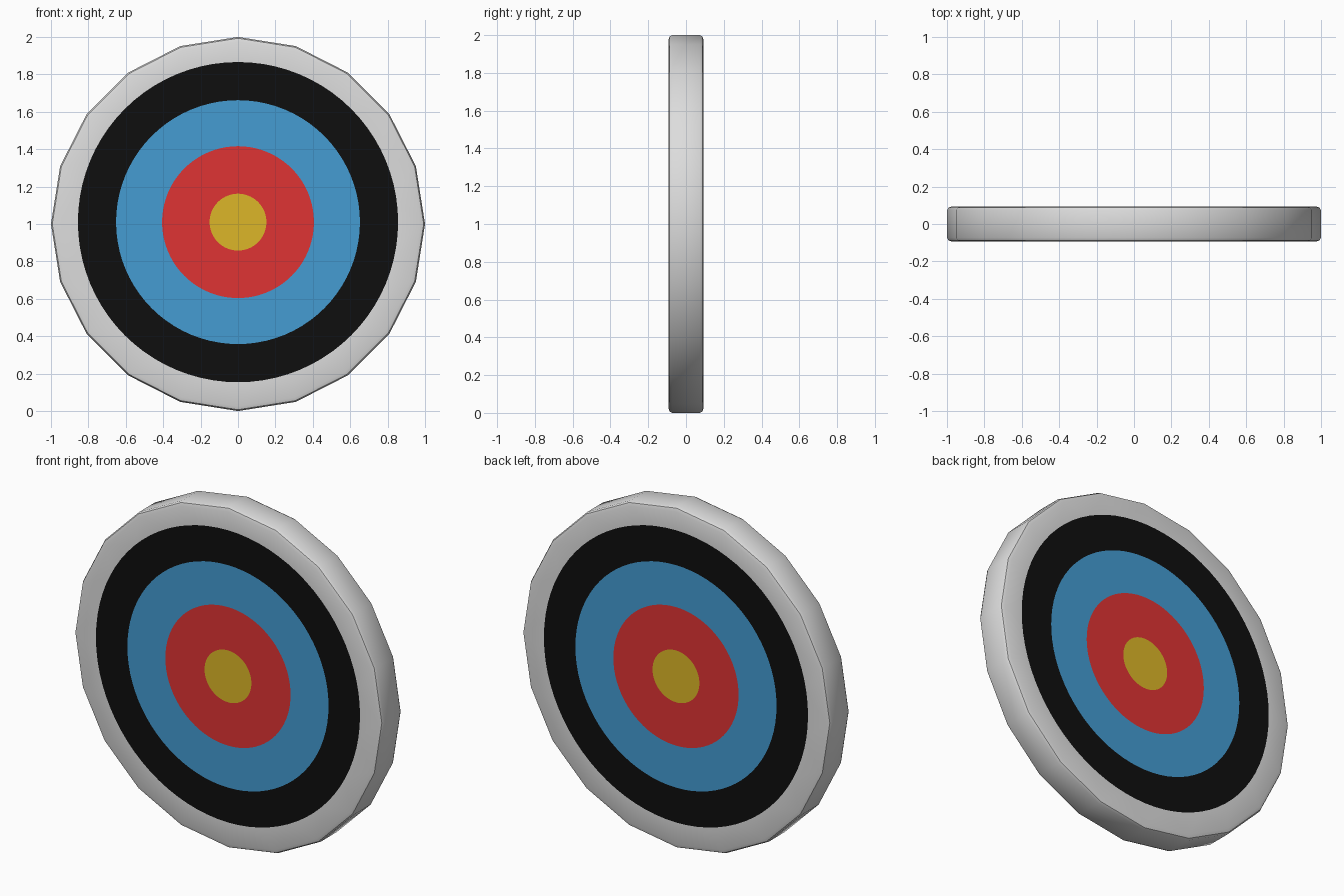
import bpy, bmesh, math

if "Cube" in bpy.data.objects:
    bpy.data.objects.remove(bpy.data.objects["Cube"])

SIDES, FINE = 20, 80          # rim is a 20-gon, painted circles are finer
STEP = FINE // SIDES
CZ, PAINT_Z = 1.0, 1.01       # board centre and (slightly raised) ring centre
HALF = 0.093

# One flat material per colour
COLOURS = [
    ("light_grey", (0.72, 0.72, 0.72, 1)),
    ("black", (0.0045, 0.0045, 0.0045, 1)),
    ("blue", (0.058, 0.335, 0.65, 1)),
    ("red", (0.74, 0.033, 0.033, 1)),
    ("yellow", (0.72, 0.47, 0.021, 1)),
]
RADII = [0.856, 0.652, 0.406, 0.152]    # black, blue, red, yellow

mesh = bpy.data.meshes.new("target_board")
board = bpy.data.objects.new("target_board", mesh)
bpy.context.collection.objects.link(board)
for name, rgba in COLOURS:
    mat = bpy.data.materials.new(name)
    mat.diffuse_color = rgba
    mat.use_nodes = True
    mat.node_tree.nodes["Principled BSDF"].inputs["Base Color"].default_value = mat.diffuse_color
    mesh.materials.append(mat)

bm = bmesh.new()


def circle(radius, y, z, count):
    return [bm.verts.new((radius * math.cos(math.tau * i / count), y,
                          z + radius * math.sin(math.tau * i / count)))
            for i in range(count)]


def band(a, b, mat):
    n = len(a)
    for i in range(n):
        j = (i + 1) % n
        bm.faces.new((a[i], a[j], b[j], b[i])).material_index = mat


# Rim with rounded edges
profile = [(0.975, -HALF), (0.993, -HALF + 0.006), (1.0, -HALF + 0.020),
           (1.0, HALF - 0.020), (0.993, HALF - 0.006), (0.975, HALF)]
loops = [circle(r, y, CZ, SIDES) for r, y in profile]
for a, b in zip(loops, loops[1:]):
    band(a, b, 0)

# Painted face on the front and on the back, cut into concentric rings
for edge, y in ((loops[0], -HALF), (loops[-1], HALF)):
    rings = [circle(r, y, PAINT_Z, FINE) for r in RADII]
    for i in range(SIDES):                      # grey border
        j = (i + 1) % SIDES
        a, mid, b = i * STEP, i * STEP + STEP // 2, j * STEP
        outer = rings[0]
        for k in range(STEP):
            tip = edge[i] if k < STEP // 2 else edge[j]
            bm.faces.new((tip, outer[(a + k + 1) % FINE], outer[a + k]))
        bm.faces.new((edge[i], edge[j], outer[mid]))
    for m, (a, b) in enumerate(zip(rings, rings[1:]), start=1):
        band(a, b, m)
    bm.faces.new(rings[-1]).material_index = 4  # bullseye

bmesh.ops.recalc_face_normals(bm, faces=bm.faces)
bm.to_mesh(mesh)
bm.free()

bpy.context.view_layer.objects.active = board
board.select_set(True)
bpy.ops.object.shade_smooth_by_angle(angle=math.radians(30))
